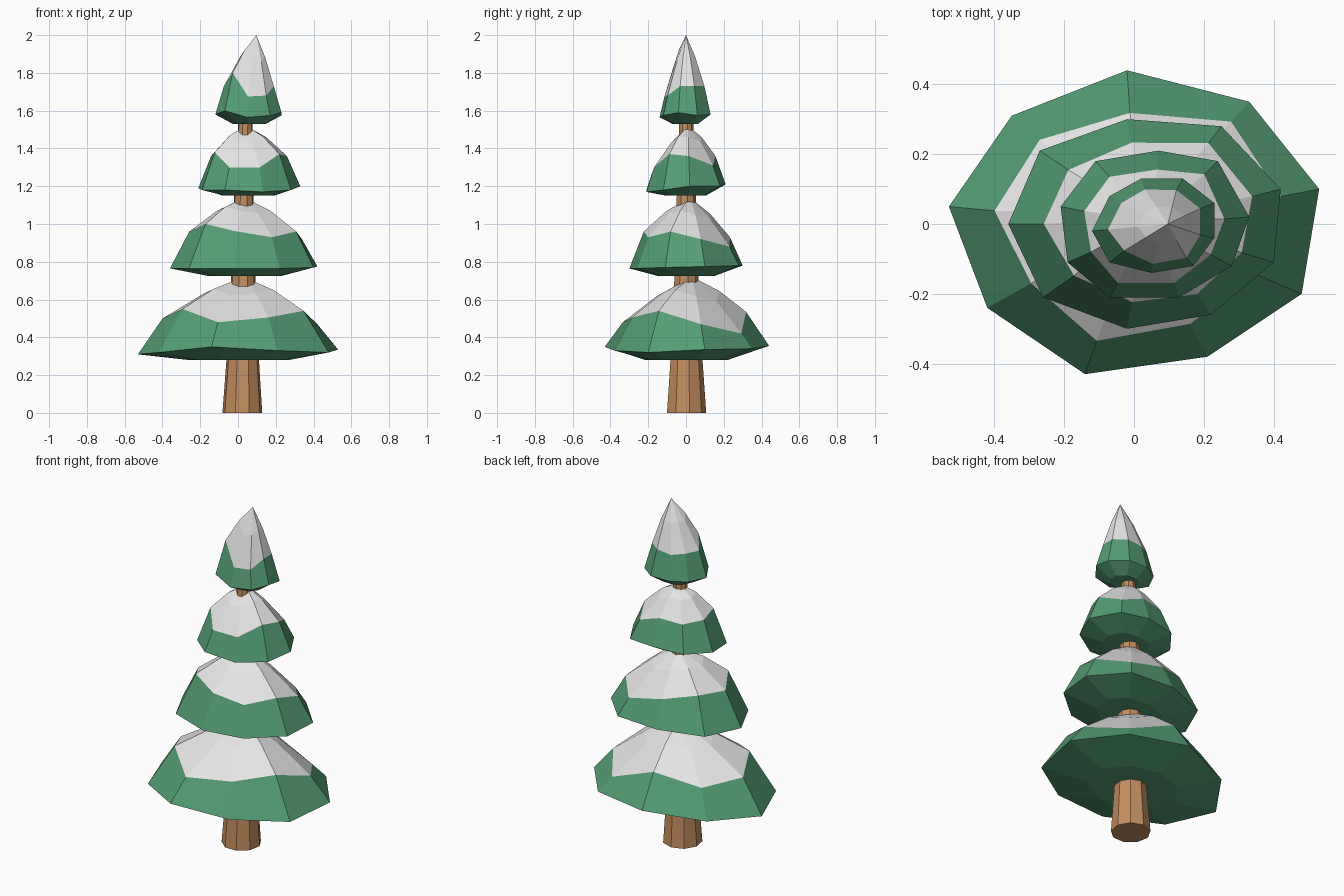
import bpy
import bmesh
import math
from mathutils import Vector

cube = bpy.data.objects.get("Cube")
if cube:
    bpy.data.objects.remove(cube)


def make_material(name, color):
    mat = bpy.data.materials.new(name)
    mat.use_nodes = True
    mat.diffuse_color = color
    mat.node_tree.nodes["Principled BSDF"].inputs["Base Color"].default_value = color
    return mat


green = make_material("needle green", (0.09, 0.34, 0.175, 1))
white = make_material("snow white", (0.78, 0.78, 0.78, 1))
brown = make_material("bark brown", (0.55, 0.27, 0.115, 1))


def add_object(name, bm, materials):
    bmesh.ops.recalc_face_normals(bm, faces=bm.faces)
    mesh = bpy.data.meshes.new(name)
    bm.to_mesh(mesh)
    bm.free()
    for mat in materials:
        mesh.materials.append(mat)
    obj = bpy.data.objects.new(name, mesh)
    bpy.context.collection.objects.link(obj)
    return obj


def bridge(bm, lower, upper, material=0):
    """Join two rings of vertices with a band of faces."""
    n = len(lower)
    for i in range(n):
        j = (i + 1) % n
        face = bm.faces.new((lower[i], lower[j], upper[j], upper[i]))
        face.material_index = material


def fan(bm, ring, tip, material=0):
    """Close a ring of vertices with triangles to a tip."""
    for i, v in enumerate(ring):
        face = bm.faces.new((v, ring[(i + 1) % len(ring)], tip))
        face.material_index = material


def add_tier(name, xs, ys, rim_z, snow_z, base_z, apex):
    """Nine-sided bough: underside, green skirt and a snow cap with a wavy edge."""
    rim = [Vector(p) for p in zip(xs, ys, rim_z)]
    count = len(rim)
    centre = sum(rim, Vector()) / count
    mean_snow = sum(snow_z) / count
    apex = Vector(apex)

    snow = []
    for p, z in zip(rim, snow_z):
        q = centre.lerp(p, 0.76 - (z - mean_snow))
        snow.append(Vector((q.x, q.y, z)))
    crown = [p.lerp(apex, 0.5) + Vector((0, 0, 0.02)) for p in snow]
    hub = Vector((centre.x, centre.y, base_z))
    under = []
    for p in rim:
        q = hub.lerp(p, 0.5)
        under.append(Vector((q.x, q.y, base_z)))

    bm = bmesh.new()
    under, rim, snow, crown = (
        [bm.verts.new(p) for p in ring] for ring in (under, rim, snow, crown))
    fan(bm, under, bm.verts.new(hub))
    bridge(bm, under, rim)
    bridge(bm, rim, snow)
    bridge(bm, snow, crown, 1)
    fan(bm, crown, bm.verts.new(apex), 1)
    add_object(name, bm, (green, white))


# Trunk: one tapered nine-sided column
bm = bmesh.new()
rings = []
for z, x, radius in ((0, 0.023, 0.107), (0.3, 0.025, 0.086), (0.7, 0.027, 0.066),
                     (1.12, 0.03, 0.053), (1.6, 0.04, 0.036)):
    rings.append([bm.verts.new((x + radius * math.cos(a), radius * math.sin(a), z))
                  for a in (math.tau * (i + 0.25) / 9 for i in range(9))])
for lower, upper in zip(rings, rings[1:]):
    bridge(bm, lower, upper)
bm.faces.new(rings[0])
bm.faces.new(rings[-1])
add_object("trunk", bm, (brown,))

# Boughs, from the ground up
add_tier("bottom_bough",
         (-.53, -.35, -.02, .33, .53, .48, .21, -.14, -.42),
         (.05, .31, .44, .35, .1, -.2, -.38, -.43, -.24),
         (.31, .33, .355, .34, .335, .32, .33, .35, .32),
         (.5, .48, .535, .42, .47, .54, .505, .48, .55),
         0.28, (0.03, 0.03, 0.72))
add_tier("lower_bough",
         (-.36, -.27, -.02, .25, .42, .4, .22, -.02, -.26),
         (0, .21, .3, .28, .1, -.11, -.26, -.3, -.21),
         (.765, .77, .78, .78, .775, .77, .765, .765, .765),
         (.96, .97, .93, .88, .92, .96, .93, .96, 1),
         0.725, (0.035, 0.02, 1.14))
add_tier("upper_bough",
         (-.21, -.11, .07, .24, .33, .28, .13, -.07, -.19),
         (.05, .18, .21, .18, .02, -.12, -.21, -.21, -.11),
         (1.19, 1.2, 1.21, 1.2, 1.2, 1.18, 1.17, 1.18, 1.18),
         (1.36, 1.35, 1.36, 1.31, 1.36, 1.37, 1.3, 1.3, 1.38),
         1.15, (0.04, 0.01, 1.52))
add_tier("tree_top",
         (-.12, -.07, .02, .14, .23, .23, .17, .05, -.07),
         (-.02, .08, .13, .13, .06, -.04, -.12, -.14, -.11),
         (1.58, 1.58, 1.58, 1.58, 1.575, 1.59, 1.575, 1.565, 1.6),
         (1.73, 1.73, 1.72, 1.73, 1.73, 1.73, 1.68, 1.675, 1.8),
         1.53, (0.097, 0, 2))
